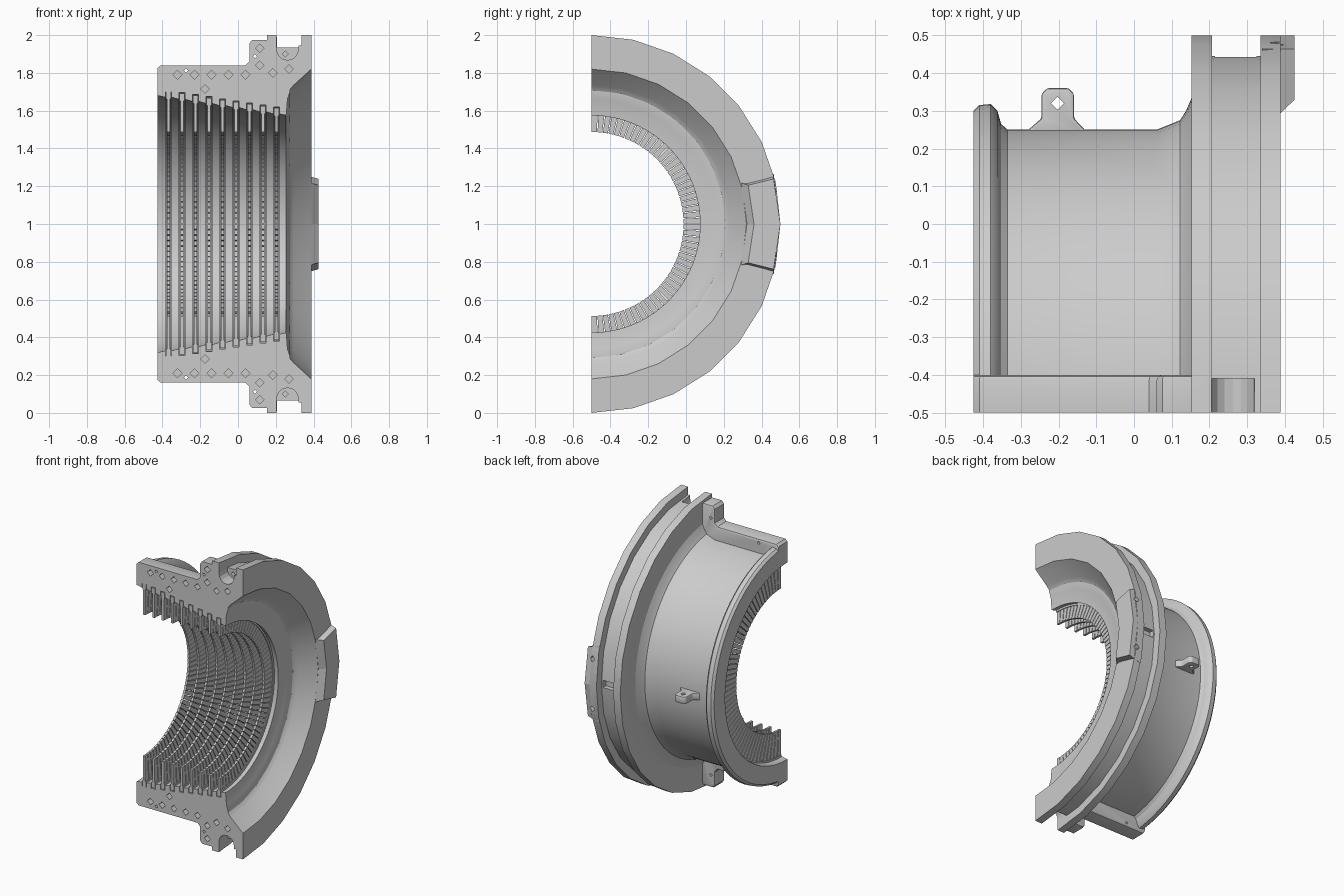
import bpy, bmesh
from math import sin, cos, pi, radians

if "Cube" in bpy.data.objects:
    bpy.data.objects.remove(bpy.data.objects["Cube"])

CY, CZ = -0.5, 1.0          # ring axis runs along x through this point


def finish(name, bm, angle=30, bevel=0):
    bmesh.ops.recalc_face_normals(bm, faces=bm.faces[:])
    me = bpy.data.meshes.new(name)
    bm.to_mesh(me)
    bm.free()
    ob = bpy.data.objects.new(name, me)
    bpy.context.collection.objects.link(ob)
    bpy.ops.object.select_all(action='DESELECT')
    ob.select_set(True)
    bpy.context.view_layer.objects.active = ob
    if bevel:
        m = ob.modifiers.new("bevel", 'BEVEL')
        m.width, m.segments, m.limit_method = bevel, 2, 'ANGLE'
        bpy.ops.object.modifier_apply(modifier=m.name)
    if angle:
        bpy.ops.object.shade_smooth_by_angle(angle=radians(angle))
    return ob


def sweep(bm, profile, segs, t0=0.0, t1=pi):
    """Revolve a closed (x, radius) profile about the ring axis, capped."""
    rows = []
    for i in range(segs + 1):
        t = t0 + (t1 - t0) * i / segs
        rows.append([bm.verts.new((x, CY + r * sin(t), CZ + r * cos(t))) for x, r in profile])
    n = len(profile)
    for a, b in zip(rows, rows[1:]):
        for j in range(n):
            k = (j + 1) % n
            bm.faces.new((a[j], a[k], b[k], b[j]))
    bm.faces.new(rows[0])
    bm.faces.new(rows[-1][::-1])


def prism(bm, pts, axis, lo, hi):
    """Extrude a polygon along y (points are x,z) or z (points are x,y)."""
    def put(p, h):
        return bm.verts.new((p[0], h, p[1]) if axis == 'y' else (p[0], p[1], h))
    a, b = [put(p, lo) for p in pts], [put(p, hi) for p in pts]
    n = len(pts)
    for j in range(n):
        k = (j + 1) % n
        bm.faces.new((a[j], a[k], b[k], b[j]))
    bm.faces.new(a)
    bm.faces.new(b[::-1])


def diamond(x, y, r):
    return [(x + r, y), (x, y + r), (x - r, y), (x, y - r)]


def cut(targets, cutter):
    cutter.hide_render = True
    for ob in targets:
        m = ob.modifiers.new("cut", 'BOOLEAN')
        m.operation, m.object, m.solver = 'DIFFERENCE', cutter, 'EXACT'
        bpy.context.view_layer.objects.active = ob
        bpy.ops.object.modifier_apply(modifier=m.name)
    bpy.data.objects.remove(cutter)


def bore(x):
    return 0.68 - 0.105 * (x + 0.425) / 0.68


ring_x = [-0.368 + 0.0715 * i for i in range(9)]

# barrel: outer skin, tapered bore and seal grooves
prof = [(-.425, .80), (-.41, .815), (-.38, .818), (-.362, .80), (-.352, .765), (-.335, .75),
        (.06, .75), (.122, .775), (.138, .80), (.155, .84), (.2, .84), (.272, .72),
        (.275, .70), (.262, .66), (.255, .575)]
for x in reversed(ring_x):
    prof += [(x + .017, bore(x)), (x + .017, bore(x) + .036),
             (x - .017, bore(x) + .036), (x - .017, bore(x))]
prof.append((-.425, .68))
bm = bmesh.new()
sweep(bm, prof, 42)
barrel = finish("barrel", bm)

# faceted double rim with flared mouth
bm = bmesh.new()
sweep(bm, [(.153, .80), (.2, .70), (.27, .70), (.278, .715), (.295, .735), (.388, .82), (.388, 1),
           (.335, 1), (.335, .945), (.207, .945), (.207, 1), (.153, 1)], 14)
rim = finish("double_rim", bm)

# pad on the mouth face, tapered at its ends
bm = bmesh.new()
half = radians(15.4)
sweep(bm, [(.34, .84), (.385, .82), (.425, .86), (.425, 1), (.34, 1)], 2, pi / 2 - half, pi / 2 + half)
for v in bm.verts:
    if v.co.x > .42:
        v.co.z = 1 + (v.co.z - 1) * .9
pad = finish("mouth_pad", bm, 10)

# split-line flanges and upright bolt blocks, top and bottom
flanges = []
for s, side in ((1, "top"), (-1, "bottom")):
    bm = bmesh.new()
    prism(bm, [(x, 1 + s * z) for x, z in
               [(-.425, .70), (.17, .70), (.17, .97), (.14, .975), (.075, .975), (.06, .955),
                (.06, .86), (.04, .84), (-.41, .84), (-.425, .825)]], 'y', -.5, -.4)
    # soften only the edges behind the joint face
    bmesh.ops.recalc_face_normals(bm, faces=bm.faces[:])
    edges = [e for e in bm.edges if all(v.co.y > -.41 and abs(v.co.z - 1) > .75 for v in e.verts)]
    bmesh.ops.bevel(bm, geom=edges, offset=.014, segments=2, profile=.5, affect='EDGES')
    flanges.append(finish("split_flange_" + side, bm))
    # web filling the groove at the joint, below the bolt pocket
    bm = bmesh.new()
    prism(bm, [(x, 1 + s * z) for x, z in [(.06, .80), (.2, .80), (.2, .93), (.06, .93)]],
          'y', -.499, -.42)
    flanges.append(finish("bolt_web_" + side, bm))

# bolt pockets in the rim groove
bm = bmesh.new()
for s in (1, -1):
    pts = [(.262 - .057 * cos(pi * i / 8), 1 + s * (.925 - .057 * sin(pi * i / 8))) for i in range(9)]
    prism(bm, pts + [(.319, 1 + s * 1.02), (.205, 1 + s * 1.02)], 'y', -.6, -.41)
cut([rim], finish("pocket_cutter", bm, 0))

# bolt holes in the joint face: big blind ones, small through ones
bm = bmesh.new()
holes = [(-.32 + .09 * i, .79) for i in range(5)]
holes += [(.115, .84), (.185, .80), (.27, .82), (.115, .93), (-.175, .715)]
for s in (1, -1):
    for x, z in holes:
        prism(bm, diamond(x, 1 + s * z, .023), 'y', -.6, -.43)
    for x, z in [(-.275, .812), (.09, .888)]:
        prism(bm, diamond(x, 1 + s * z, .011), 'y', -.6, -.2)
    prism(bm, diamond(.25, 1 + s * .9, .017), 'y', -.6, -.33)
cut([barrel, rim] + flanges, finish("hole_cutter", bm, 0))

# radial holes through the pad edge and a key slot in the groove floor
bm = bmesh.new()
for t in (radians(80), radians(100)):
    rows = []
    for r in (.93, 1.1):
        rows.append([bm.verts.new((.38 + a, CY + r * sin(t) - b * cos(t), CZ + r * cos(t) + b * sin(t)))
                     for a, b in diamond(0, 0, .02)])
    for j in range(4):
        k = (j + 1) % 4
        bm.faces.new((rows[0][j], rows[0][k], rows[1][k], rows[1][j]))
    bm.faces.new(rows[0])
    bm.faces.new(rows[1][::-1])
prism(bm, [(.215, .41), (.325, .41), (.325, .46), (.215, .46)], 'z', .975, 1.025)
cut([rim, pad], finish("pad_cutter", bm, 0))

# lifting lug with diamond eye
bm = bmesh.new()
prism(bm, [(-.285, .235), (-.283, .247), (-.245, .28), (-.245, .345), (-.23, .36), (-.173, .36),
           (-.159, .345), (-.159, .28), (-.128, .247), (-.126, .235)], 'z', .975, 1.025)
lug = finish("lifting_lug", bm, 30, .006)
bm = bmesh.new()
prism(bm, diamond(-.203, .32, .017), 'z', .9, 1.1)
cut([lug], finish("eye_cutter", bm, 0))

# seal rings: solid backing plus thin separate leaves
N, R_IN = 52, .487
for i, x in enumerate(ring_x):
    b = bore(x)
    bm = bmesh.new()
    sweep(bm, [(x - .013, b - .01), (x + .013, b - .01), (x + .013, b + .03), (x - .013, b + .03)], 42)
    step = pi / N
    for k in range(N):
        sweep(bm, [(x - .008, R_IN), (x + .008, R_IN), (x + .008, b), (x - .008, b)], 1,
              k * step + (.004 if k else 0), (k + 1) * step - (.004 if k < N - 1 else 0))
    finish("seal_ring_%d" % (i + 1), bm)
